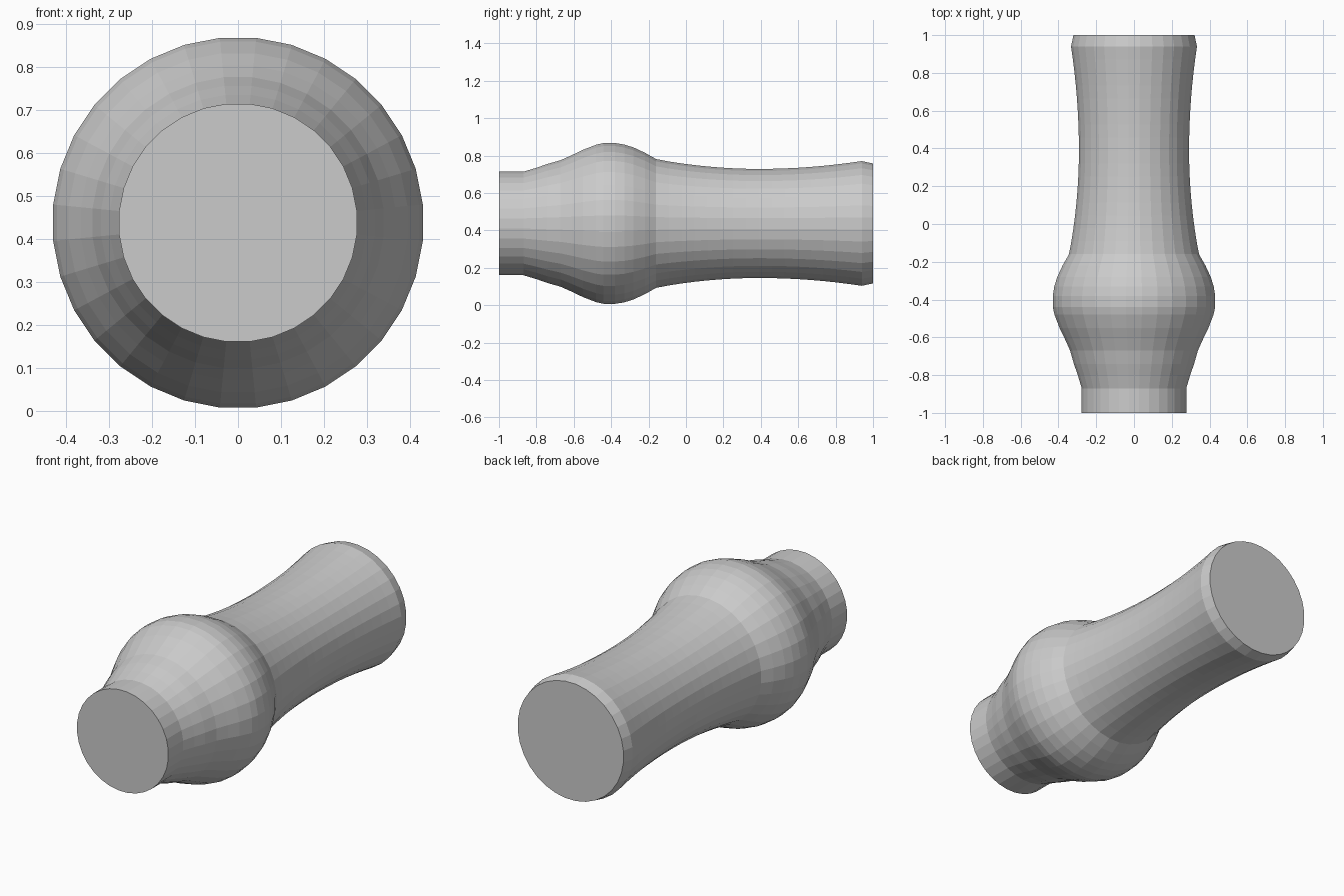
import bpy, bmesh
from math import sin, cos, pi

if "Cube" in bpy.data.objects:
    bpy.data.objects.remove(bpy.data.objects["Cube"])

SIDES = 32
AXIS_Z = 0.4375

# Profile (y, radius): narrow collar, then rounded bulb
profile = [(-1.0, 0.278), (-0.87, 0.278), (-0.80, 0.299), (-0.74, 0.320),
           (-0.67, 0.340), (-0.61, 0.367), (-0.55, 0.396), (-0.48, 0.423),
           (-0.44, 0.432), (-0.38, 0.432), (-0.33, 0.424), (-0.28, 0.408),
           (-0.22, 0.380), (-0.16, 0.346)]

# Concave neck up to the flared rim
STEPS = 16
for i in range(1, STEPS + 1):
    t = i / STEPS
    u = 2 * t - 1
    profile.append((-0.16 + 1.10 * t, 0.293 + (0.335 - 0.293) * u * u
                    + 0.010 * (u * u if u < 0 else 0)))

# Bevelled end
profile.append((1.0, 0.322))

# Revolve the profile around the y axis
bm = bmesh.new()
rings = []
for y, r in profile:
    rings.append([bm.verts.new((r * cos(2 * pi * (k + 0.5) / SIDES), y,
                                AXIS_Z + r * sin(2 * pi * (k + 0.5) / SIDES)))
                  for k in range(SIDES)])
for a, b in zip(rings, rings[1:]):
    for k in range(SIDES):
        n = (k + 1) % SIDES
        bm.faces.new((a[k], a[n], b[n], b[k]))

# Flat end caps
bm.faces.new(rings[0])
bm.faces.new(rings[-1])
bmesh.ops.recalc_face_normals(bm, faces=bm.faces)

mesh = bpy.data.meshes.new("turned_body")
bm.to_mesh(mesh)
bm.free()
bpy.context.collection.objects.link(bpy.data.objects.new("turned_body", mesh))
